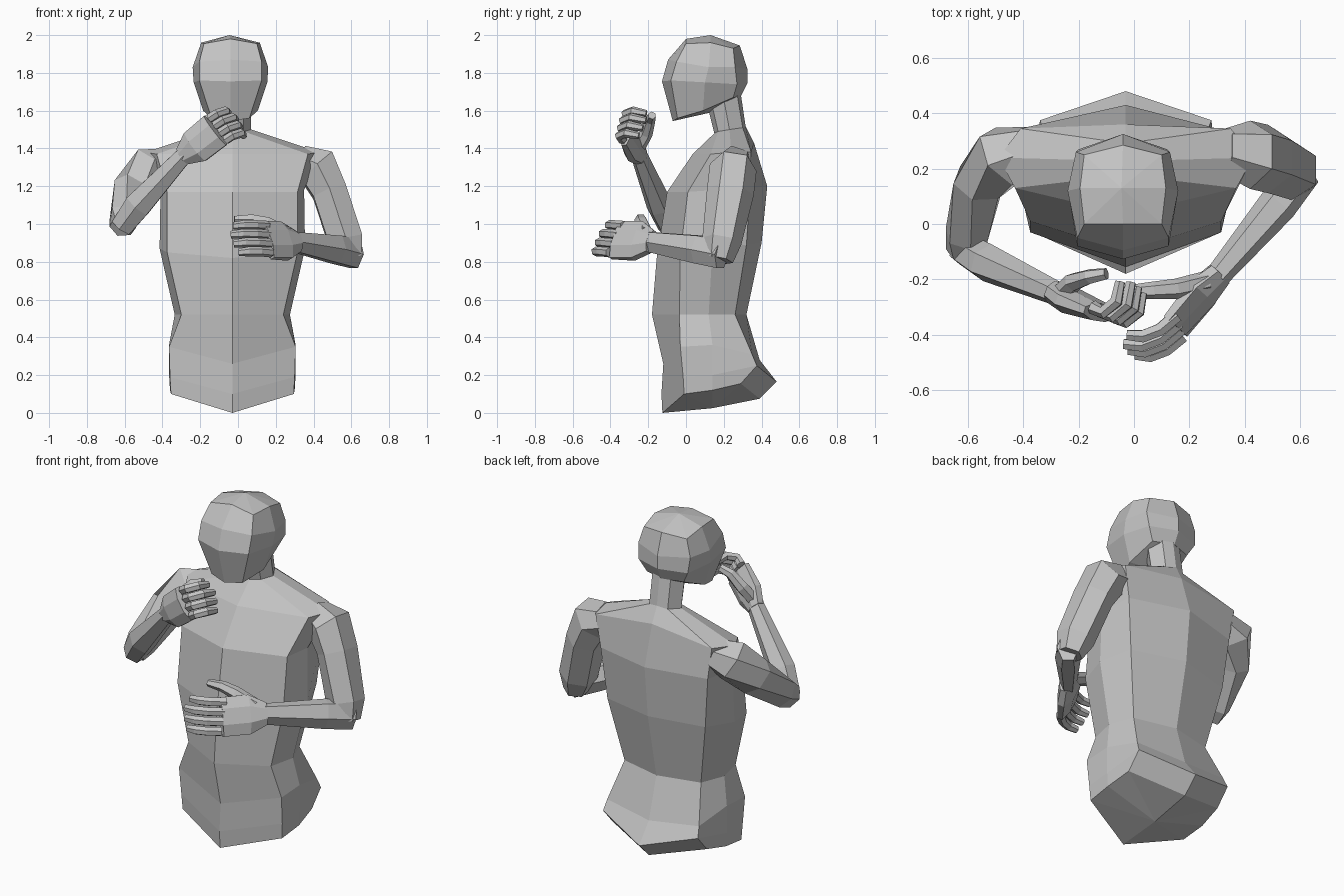
import bpy
import bmesh
from math import cos, sin, pi
from mathutils import Vector

if "Cube" in bpy.data.objects:
    bpy.data.objects.remove(bpy.data.objects["Cube"], do_unlink=True)

grey = bpy.data.materials.new("plain grey")
grey.use_nodes = True
colour = (0.55, 0.55, 0.55, 1)
grey.diffuse_color = colour
grey.node_tree.nodes["Principled BSDF"].inputs["Base Color"].default_value = colour


def loft(name, rings, start=None, end=None):
    """Skin a list of rings; each end is closed by a fan to its tip or centre."""
    bm = bmesh.new()
    loops = [[bm.verts.new(p) for p in ring] for ring in rings]
    count = len(loops[0])
    for low, high in zip(loops, loops[1:]):
        for i in range(count):
            j = (i + 1) % count
            bm.faces.new((low[i], low[j], high[j], high[i]))
    for loop, tip in ((loops[0], start), (loops[-1], end)):
        if tip is None:
            bm.faces.new(loop)
        else:
            centre = bm.verts.new(tip)
            for i in range(count):
                bm.faces.new((loop[i], loop[(i + 1) % count], centre))
    bmesh.ops.recalc_face_normals(bm, faces=bm.faces)
    mesh = bpy.data.meshes.new(name)
    bm.to_mesh(mesh)
    bm.free()
    mesh.materials.append(grey)
    obj = bpy.data.objects.new(name, mesh)
    bpy.context.collection.objects.link(obj)
    return obj


def mirrored_ring(cx, front, corner, side, rear, back):
    """Eight-point section: middle points are (y, z), the others (half width, y, z)."""
    half = (corner, side, rear)
    return ([(cx, *front)] + [(cx + w, y, z) for w, y, z in half]
            + [(cx, *back)] + [(cx - w, y, z) for w, y, z in reversed(half)])


def limb(name, path, across, sides=6):
    """Faceted tube; path entries are (position, radius along across, other radius)."""
    points = [Vector(p) for p, a, b in path]
    rings = []
    for i, (p, a, b) in enumerate(path):
        along = (points[min(i + 1, len(points) - 1)] - points[max(i - 1, 0)]).normalized()
        u = Vector(across)
        u = (u - along * u.dot(along)).normalized()
        v = along.cross(u)
        turn = [2 * pi * (k + 0.5) / sides for k in range(sides)]
        rings.append([points[i] + u * a * cos(t) + v * b * sin(t) for t in turn])
    return loft(name, rings)


def fingers(name, first, last, bends, radius):
    """Four fingers spread between two knuckles, all following the same bends."""
    first, last = Vector(first), Vector(last)
    spread = last - first
    for i, label in enumerate(("index", "middle", "ring", "little")):
        p = first.lerp(last, i / 3)
        reach = (0.95, 1.05, 1, 0.9)[i]
        path = [(p, radius, radius)]
        for bend in bends:
            p = p + Vector(bend) * reach
            path.append((p, radius * 0.95, radius * 0.95))
        path[-1] = (p, radius * 0.75, radius * 0.75)
        limb(f"{name}_{label}_finger", path, spread, 6)


# Torso with neck, from the hips upwards
torso = [
    ((-.125, 0), (.325, -.01, .10), (.33, .14, .12), (.31, .29, .155), (.39, .075)),
    ((-.13, .1), (.33, -.015, .19), (.335, .14, .20), (.31, .375, .25), (.48, .165)),
    ((-.12, .26), (.335, -.03, .35), (.335, .14, .36), (.30, .35, .31), (.39, .28)),
    ((-.18, .52), (.27, -.035, .52), (.305, .12, .52), (.25, .26, .52), (.32, .52)),
    ((-.155, .82), (.345, -.03, .85), (.385, .14, .87), (.32, .32, .89), (.40, .9)),
    ((-.10, 1.17), (.345, .01, 1.17), (.38, .15, 1.18), (.35, .34, 1.19), (.43, 1.2)),
    ((.035, 1.37), (.40, .13, 1.37), (.46, .24, 1.38), (.38, .345, 1.38), (.36, 1.43)),
    ((.15, 1.48), (.06, .17, 1.49), (.10, .23, 1.50), (.06, .30, 1.51), (.315, 1.52)),
    ((.12, 1.60), (.06, .14, 1.62), (.10, .20, 1.66), (.06, .27, 1.69), (.29, 1.69)),
]
loft("torso", [mirrored_ring(-.03, *r) for r in torso], start=(-.03, .14, .025))

# Head, from the jaw to the crown
head = [
    ((-.07, 1.545), (.10, -.045, 1.56), (.145, .09, 1.60), (.12, .25, 1.67), (.29, 1.675)),
    ((-.127, 1.755), (.165, -.08, 1.76), (.195, .10, 1.75), (.16, .27, 1.74), (.325, 1.745)),
    ((-.095, 1.87), (.165, -.05, 1.86), (.20, .12, 1.83), (.17, .26, 1.83), (.325, 1.82)),
    ((.0, 1.98), (.14, .0, 1.955), (.155, .13, 1.96), (.14, .25, 1.93), (.285, 1.945)),
]
loft("head", [mirrored_ring(-.04, *r) for r in head],
     start=(-.04, .13, 1.59), end=(-.045, .13, 2))

# Left arm, held low across the belly
limb("left_upper_arm", [((.33, .26, 1.33), .09, .09), ((.42, .25, 1.30), .125, .125),
                        ((.485, .235, 1.17), .105, .125), ((.57, .19, .91), .105, .105),
                        ((.595, .17, .81), .07, .08)], (1, 0, 0))
limb("left_forearm", [((.62, .19, .84), .085, .06), ((.52, .07, .865), .085, .07),
                      ((.30, -.19, .905), .06, .045)], (0, 0, 1))
limb("left_palm", [((.31, -.18, .905), .065, .045), ((.245, -.25, .91), .115, .05),
                   ((.15, -.37, .915), .115, .035)], (-.1, .5, .85), 8)
fingers("left", (.155, -.33, .99), (.175, -.405, .85),
        [(-.065, -.055, .005), (-.065, -.025, 0), (-.06, .005, -.005)], .027)
limb("left_thumb", [((.26, -.21, .95), .04, .04), ((.15, -.235, 1.005), .037, .037),
                    ((.07, -.24, 1.025), .03, .032), ((-.02, -.245, 1.025), .02, .024)], (0, 0, 1))

# Right arm, raised towards the chin
limb("right_upper_arm", [((-.38, .27, 1.32), .08, .09), ((-.47, .245, 1.29), .125, .12),
                         ((-.56, .15, 1.18), .11, .095), ((-.605, -.04, 1.03), .09, .08),
                         ((-.61, -.10, .99), .07, .07)], (0, .5, 1))
limb("right_forearm", [((-.615, -.09, .985), .065, .06), ((-.53, -.14, 1.10), .08, .07),
                       ((-.28, -.25, 1.37), .05, .045)], (.7, 0, -.7))
limb("right_palm", [((-.29, -.245, 1.36), .055, .045), ((-.225, -.28, 1.41), .10, .05),
                    ((-.12, -.32, 1.495), .105, .035)], (.63, -.1, -.77), 8)
fingers("right", (-.15, -.30, 1.56), (-.065, -.335, 1.445),
        [(.04, -.02, .025), (.05, .04, .015), (.015, .075, -.015)], .026)
limb("right_thumb", [((-.26, -.25, 1.41), .037, .037), ((-.22, -.21, 1.48), .037, .035),
                     ((-.16, -.19, 1.55), .03, .028), ((-.10, -.18, 1.575), .022, .022)], (1, 0, 0))
